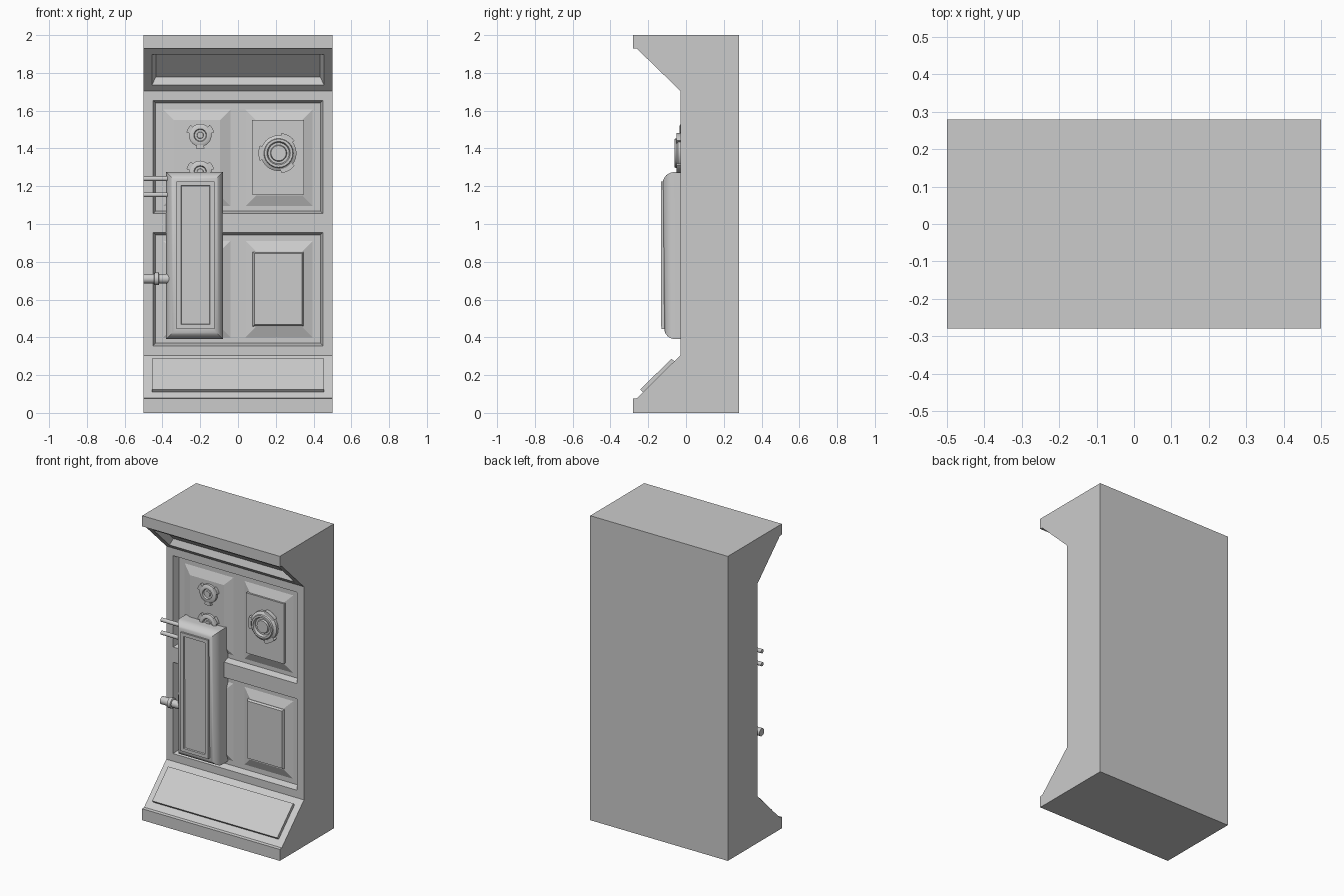
import bpy, bmesh
from math import sin, cos, pi, radians

if "Cube" in bpy.data.objects:
    bpy.data.objects.remove(bpy.data.objects["Cube"])

def finish(name, bm, smooth=False):
    bmesh.ops.remove_doubles(bm, verts=bm.verts, dist=1e-5)
    bmesh.ops.recalc_face_normals(bm, faces=bm.faces)
    me = bpy.data.meshes.new(name)
    bm.to_mesh(me)
    bm.free()
    ob = bpy.data.objects.new(name, me)
    bpy.context.collection.objects.link(ob)
    if smooth:
        bpy.ops.object.select_all(action='DESELECT')
        ob.select_set(True)
        bpy.context.view_layer.objects.active = ob
        bpy.ops.object.shade_smooth_by_angle(angle=radians(35))
    return ob

def inset(bm, face, thickness, depth=0.0):
    bmesh.ops.inset_individual(bm, faces=[face], thickness=thickness, depth=depth, use_even_offset=True)

def loft(name, rings, smooth=False, panel=None):
    """Stack of rectangles (x0, x1, z0, z1, y_bottom, y_top), capped at both ends."""
    bm = bmesh.new()
    rows = [[bm.verts.new(p) for p in ((x0, yb, z0), (x1, yb, z0), (x1, yt, z1), (x0, yt, z1))]
            for x0, x1, z0, z1, yb, yt in rings]
    for a, b in zip(rows, rows[1:]):
        for i in range(4):
            j = (i + 1) % 4
            bm.faces.new((a[i], a[j], b[j], b[i]))
    bm.faces.new(rows[0][::-1])
    front = bm.faces.new(rows[-1])
    bm.normal_update()
    if panel:
        inset(bm, front, panel[0])
        inset(bm, front, panel[1], panel[2])
    return finish(name, bm, smooth)

def plate(name, x0, x1, z0, z1, back, front, slope=0.0, panel=None):
    return loft(name, [(x0, x1, z0, z1, back, back),
                       (x0 + slope, x1 - slope, z0 + slope, z1 - slope, front, front)], panel=panel)

def lathe(name, origin, profile, axis='Y', a0=0, a1=360, n=24):
    """Turn (radius, height) points about an axis; partial sweeps use a closed profile with end caps."""
    full = a1 - a0 == 360
    bm = bmesh.new()
    rows = []
    for k in range(n if full else n + 1):
        a = radians(a0 + (a1 - a0) * k / n)
        row = []
        for r, h in profile:
            u, v = origin[0] + r * cos(a), origin[1] + r * sin(a)
            row.append(bm.verts.new((u, h, v) if axis == 'Y' else (h, u, v)))
        rows.append(row)
    m = len(profile)
    for k in range(n):
        a, b = rows[k], rows[(k + 1) % len(rows)]
        for i in range(m - 1 if full else m):
            j = (i + 1) % m
            if profile[i][0] == 0 and profile[j][0] == 0:
                continue
            bm.faces.new((a[i], a[j], b[j], b[i]))
    if not full:
        bm.faces.new(rows[0])
        bm.faces.new(rows[-1][::-1])
    return finish(name, bm, True)

# Cabinet: side profile extruded across, front panels inset
profile = [(0.28, 0), (-0.28, 0), (-0.28, 0.075), (-0.26, 0.078), (-0.03, 0.305), (-0.03, 1.005),
           (-0.03, 1.705), (-0.26, 1.928), (-0.28, 1.93), (-0.28, 2), (0.28, 2)]
bm = bmesh.new()
left = [bm.verts.new((-0.5, y, z)) for y, z in profile]
right = [bm.verts.new((0.5, y, z)) for y, z in profile]
bm.faces.new(left)
bm.faces.new(right[::-1])
strips = []
for i in range(len(profile)):
    j = (i + 1) % len(profile)
    strips.append(bm.faces.new((left[i], right[i], right[j], left[j])))
bmesh.ops.recalc_face_normals(bm, faces=bm.faces)
for index, border, wall, depth in ((3, 0.045, 0.0005, 0.02), (4, 0.05, 0.014, -0.04),
                                   (5, 0.05, 0.014, -0.04), (6, 0.045, 0.02, -0.04)):
    inset(bm, strips[index], border)
    inset(bm, strips[index], wall, depth)
finish("cabinet", bm)

# Sloped pads in both recesses
for row, z0, z1 in (("upper", 1.09, 1.61), ("lower", 0.395, 0.915)):
    for side, x0, x1 in (("left", -0.40, -0.035), ("right", 0.035, 0.40)):
        plate(f"{row}_{side}_pad", x0, x1, z0, z1, 0.012, -0.012, 0.06)

# Thin plates on the right pads
plate("upper_right_plate", 0.075, 0.35, 1.155, 1.55, 0.0, -0.024)
plate("lower_right_plate", 0.075, 0.35, 0.455, 0.855, 0.0, -0.026, 0.012)

# Large dial with three grips
lathe("large_dial", (0.215, 1.375), [(0, -0.01), (0.095, -0.01), (0.095, -0.042), (0.078, -0.052),
      (0.075, -0.062), (0.062, -0.062), (0.056, -0.046), (0.044, -0.046), (0.04, -0.056), (0, -0.056)])
for a in (60, 180, 300):
    lathe("large_dial_grip", (0.215, 1.375), [(0.085, -0.015), (0.107, -0.015), (0.107, -0.05), (0.085, -0.05)],
          a0=a - 22, a1=a + 22, n=6)

# Two small dials
for z in (1.47, 1.275):
    lathe("small_dial", (-0.2, z), [(0, 0), (0.06, 0), (0.06, -0.028), (0.05, -0.034),
          (0.034, -0.034), (0.03, -0.024), (0.018, -0.024), (0.016, -0.03), (0, -0.03)])
    for a in (30, 150, 270):
        lathe("small_dial_grip", (-0.2, z), [(0.052, 0), (0.074, 0), (0.074, -0.032), (0.052, -0.032)],
              a0=a - 18, a1=a + 18, n=5)

# Rounded housing with framed cover
rings = [(-0.38, -0.08, 0.39, 1.275, 0.01, 0.01)]
for k in range(9):
    t = pi / 2 * k / 8
    d = 0.055 * (1 - cos(t))
    rings.append((-0.38 + d, -0.08 - d, 0.39 + d, 1.275 - d, -0.055 - 0.06 * sin(t), -0.06 - 0.062 * sin(t)))
loft("housing", rings, smooth=True)
loft("housing_cover", [(-0.325, -0.125, 0.445, 1.225, -0.10, -0.10),
                       (-0.325, -0.125, 0.445, 1.225, -0.131, -0.133)], panel=(0.022, 0.003, -0.008))

# Pipes running out of the housing to the side
for z in (1.24, 1.155):
    lathe("thin_pipe", (-0.078, z), [(0, -0.5), (0.013, -0.5), (0.013, -0.34), (0, -0.34)], 'X', n=16)
lathe("thick_pipe", (-0.073, 0.71), [(0, -0.5), (0.025, -0.5), (0.025, -0.445), (0.034, -0.442), (0.034, -0.42),
      (0.025, -0.417), (0.025, -0.365), (0, -0.365)], 'X', n=20)
